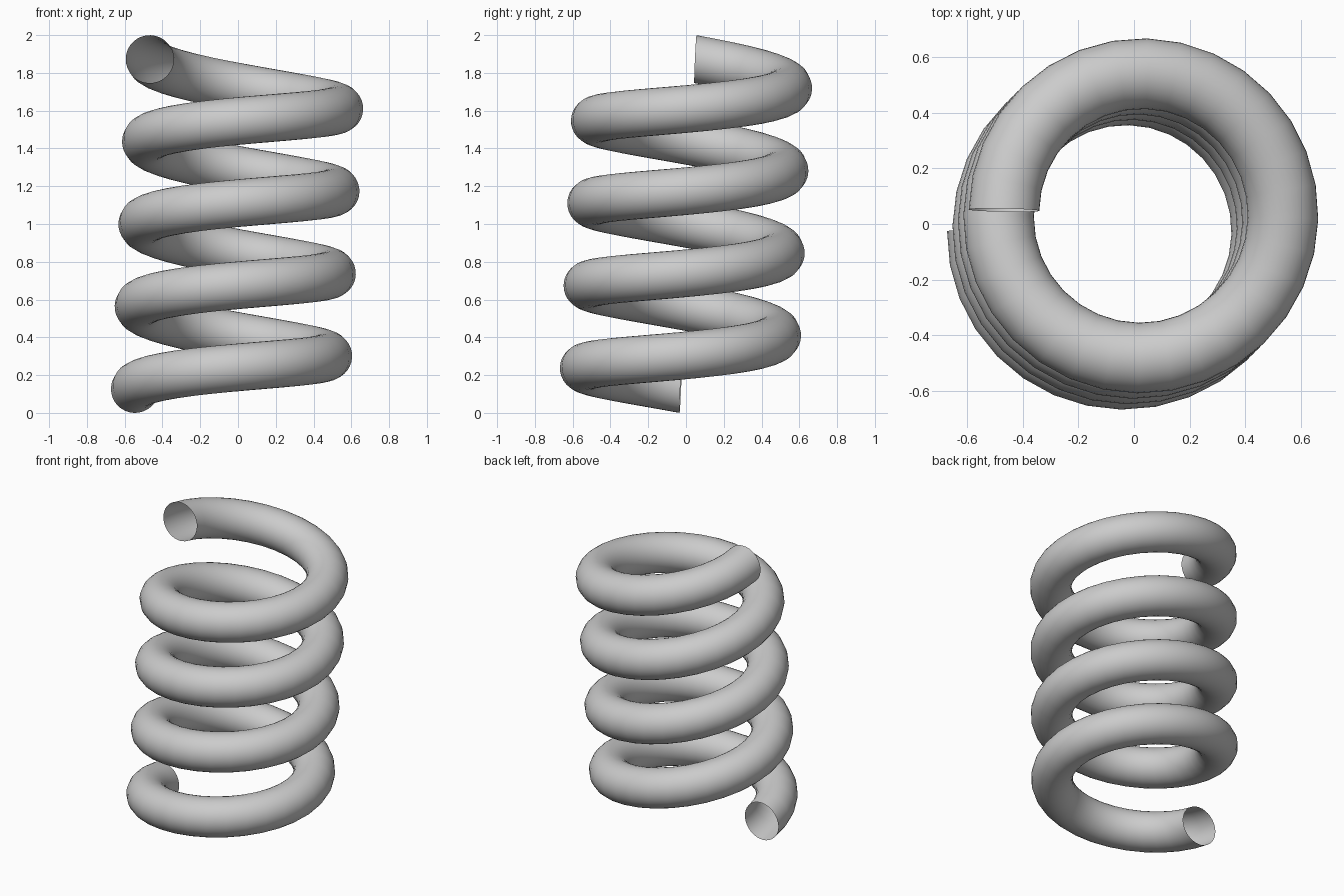
import bpy, bmesh
from math import pi, cos, sin
from mathutils import Vector, Quaternion

if "Cube" in bpy.data.objects:
    bpy.data.objects.remove(bpy.data.objects["Cube"])

COIL_R, WIRE_R = 0.507, 0.127      # coil centreline radius, wire radius
TURNS, STEPS, SIDES = 4, 32, 32
AXIS = Vector((0.078, 0.078, 1.746))   # slightly leaning coil axis
START = pi - 0.02

tilt = Vector((0, 0, 1)).rotation_difference(AXIS)
length = AXIS.length

# open-ended wire: a circle swept up the leaning axis
bm = bmesh.new()
rings = []
n = TURNS * STEPS
for i in range(n + 1):
    t = i / n
    a = START + t * TURNS * 2 * pi
    ring = []
    for j in range(SIDES):
        b = 2 * pi * j / SIDES
        r = COIL_R + WIRE_R * cos(b)
        p = Vector((r * cos(a), r * sin(a), (t - 0.5) * length + WIRE_R * sin(b)))
        ring.append(bm.verts.new(tilt @ p))
    rings.append(ring)
for r0, r1 in zip(rings, rings[1:]):
    for j in range(SIDES):
        k = (j + 1) % SIDES
        bm.faces.new((r0[j], r1[j], r1[k], r0[k])).smooth = True
bmesh.ops.recalc_face_normals(bm, faces=bm.faces)

# stand on the ground
low = min(v.co.z for v in bm.verts)
bmesh.ops.translate(bm, verts=bm.verts, vec=(0, 0, -low))

# make sure the normals face out of the wire
f = max(bm.faces, key=lambda f: f.calc_center_median().z)
if f.normal.z < 0:
    bmesh.ops.reverse_faces(bm, faces=bm.faces)

mesh = bpy.data.meshes.new("coil_spring")
bm.to_mesh(mesh)
bm.free()
spring = bpy.data.objects.new("coil_spring", mesh)
bpy.context.collection.objects.link(spring)
